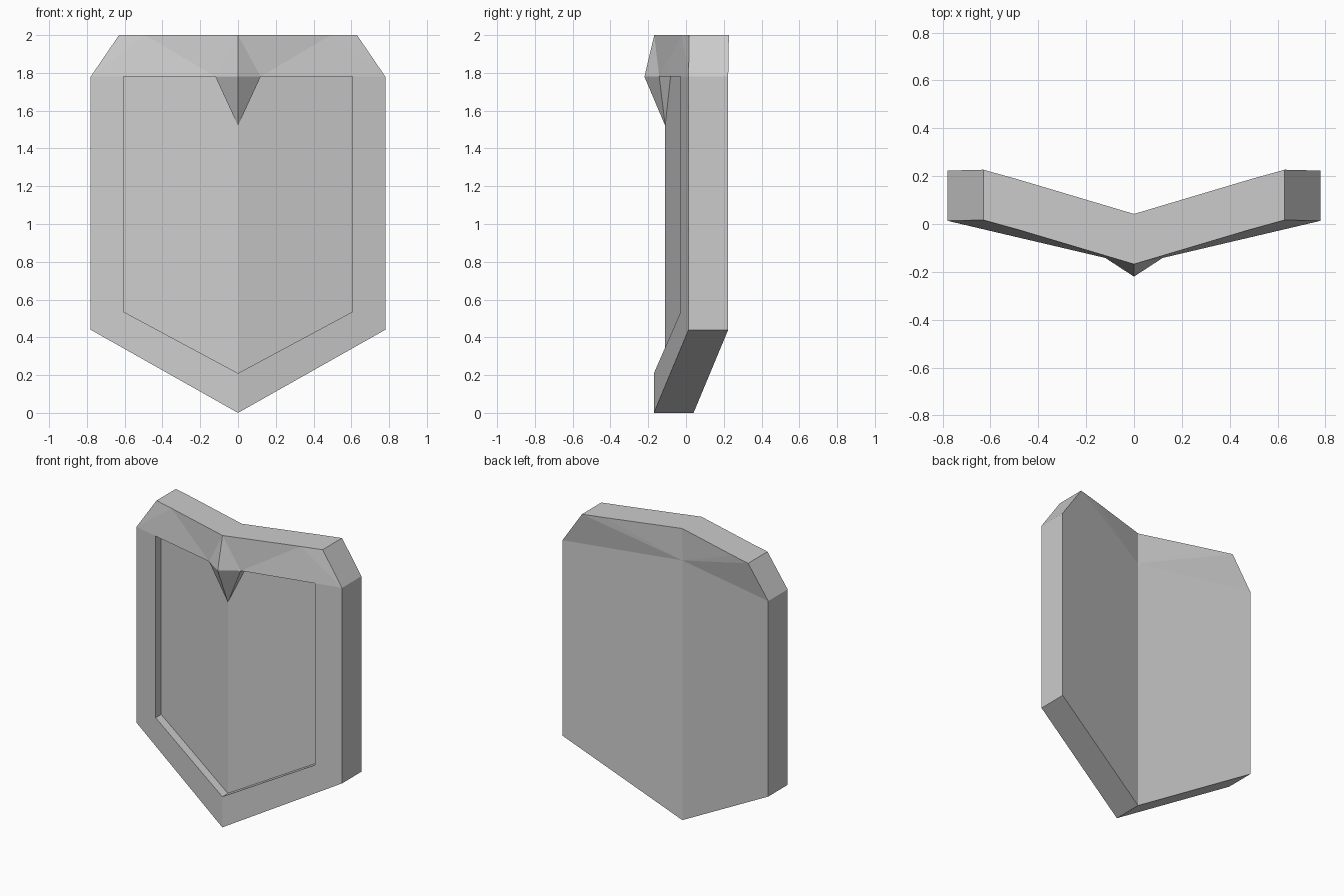
import bpy
import bmesh

cube = bpy.data.objects.get("Cube")
if cube:
    bpy.data.objects.remove(cube, do_unlink=True)

THICK = 0.21     # plate thickness
RECESS = 0.06    # depth of the sunken panel
SHOULDER = 1.78  # height where the bevelled crown starts

grey = bpy.data.materials.new("plain_grey")
grey.use_nodes = True
grey.diffuse_color = (0.6, 0.6, 0.6, 1)
grey.node_tree.nodes["Principled BSDF"].inputs["Base Color"].default_value = (0.6, 0.6, 0.6, 1)


def bent(x, z, depth=0.0):
    """Point on the V-bent front surface, pushed back by depth."""
    return (x, -0.17 + 0.235 * x + depth, z)


def back(p):
    return (p[0], p[1] + THICK, p[2])


# Right-hand half outlines, from the bottom point up
tip, hip, shoulder = bent(0, 0), bent(0.78, 0.44), bent(0.78, SHOULDER)
corner, bend, crown = (0.63, 0.017, 2), (0.49, -0.022, 2), (0, -0.168, 2)
rim = [bent(0, 0.21), bent(0.605, 0.535), bent(0.605, SHOULDER), bent(0.12, SHOULDER)]
panel = [(x, y + RECESS, z) for x, y, z in rim]
beak = (0, -0.22, SHOULDER)
beak_foot = bent(0, 1.52, RECESS)
back_mid = back(bent(0, SHOULDER))

faces = []

# Front rim around the panel
faces += [(tip, hip, rim[1], rim[0]), (hip, shoulder, rim[2], rim[1])]

# Recess walls and sunken panel
faces += [(rim[i], rim[i + 1], panel[i + 1], panel[i]) for i in range(3)]
faces.append((*panel, beak_foot))

# Pointed beak under the crown
faces += [(beak, rim[3], beak_foot), (rim[3], panel[3], beak_foot)]

# Faceted front of the crown
faces += [(beak, rim[3], crown), (rim[3], bend, crown), (rim[3], rim[2], bend),
          (rim[2], shoulder, bend), (shoulder, corner, bend)]

# Outer side walls and top
outline = [tip, hip, shoulder, corner, bend, crown]
faces += [(a, b, back(b), back(a)) for a, b in zip(outline, outline[1:])]

# Back sheet and its faceted crown
faces.append((back(tip), back(hip), back(shoulder), back_mid))
crown_line = [back(p) for p in outline[2:]]
faces += [(back_mid, a, b) for a, b in zip(crown_line, crown_line[1:])]

# Build both mirrored halves and weld them along the centre
bm = bmesh.new()
for side in (1, -1):
    for face in faces:
        bm.faces.new([bm.verts.new((side * x, y, z)) for x, y, z in face])
bmesh.ops.remove_doubles(bm, verts=bm.verts, dist=0.0005)
bmesh.ops.recalc_face_normals(bm, faces=bm.faces)

mesh = bpy.data.meshes.new("shield_plate")
bm.to_mesh(mesh)
bm.free()
mesh.materials.append(grey)
shield = bpy.data.objects.new("shield_plate", mesh)
bpy.context.collection.objects.link(shield)
